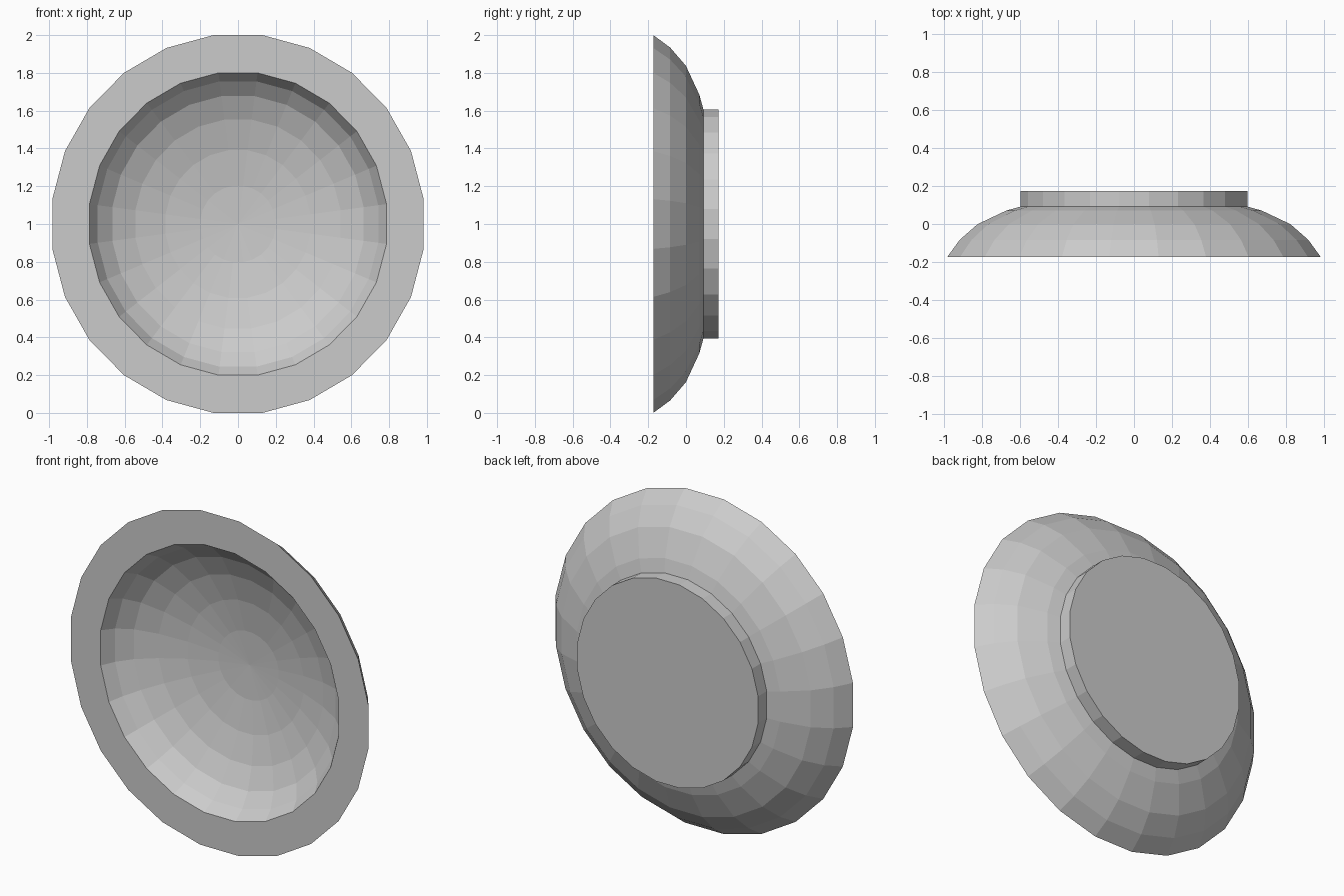
import bpy, bmesh, math

if "Cube" in bpy.data.objects:
    bpy.data.objects.remove(bpy.data.objects["Cube"])

SIDES = 24
APOTHEM = math.cos(math.pi / SIDES)


def lathe(name, profile, x_scale):
    """Spin (radius, y) points around the y axis; radius 0 makes a pole."""
    bm = bmesh.new()
    rings = []
    for r, y in profile:
        if r == 0:
            rings.append([bm.verts.new((0, y, 1))] * SIDES)
            continue
        r /= APOTHEM
        angles = [(i + 0.5) * 2 * math.pi / SIDES for i in range(SIDES)]
        rings.append([bm.verts.new((r * x_scale * math.sin(a), y, 1 + r * math.cos(a)))
                      for a in angles])
    for a, b in zip(rings, rings[1:]):
        for i in range(SIDES):
            j = (i + 1) % SIDES
            bm.faces.new(list(dict.fromkeys((a[i], a[j], b[j], b[i]))))
    bmesh.ops.recalc_face_normals(bm, faces=bm.faces)
    mesh = bpy.data.meshes.new(name)
    bm.to_mesh(mesh)
    bm.free()
    obj = bpy.data.objects.new(name, mesh)
    bpy.context.collection.objects.link(obj)
    return obj


def dome(radius, depth, rim):
    """Flattened dome profile from pole to rim in 15 degree steps."""
    front = -0.173
    steps = [math.radians(15 * k) for k in range(1, 6)]
    return ([(0, front + depth)]
            + [(radius * math.sin(t), front + depth * math.cos(t)) for t in steps]
            + [(rim, front)])


# Thick bowl: outer dome, flat front rim, inner hollow
outer = dome(0.967, 0.345, 1.0)
inner = dome(0.782, 0.283, 0.80)
lathe("bowl", outer + inner[::-1], 0.983)

# Round foot on the back, solid to the bowl
lathe("foot", [(0.607, 0.075), (0.607, 0.173), (0, 0.173)], 0.985)
